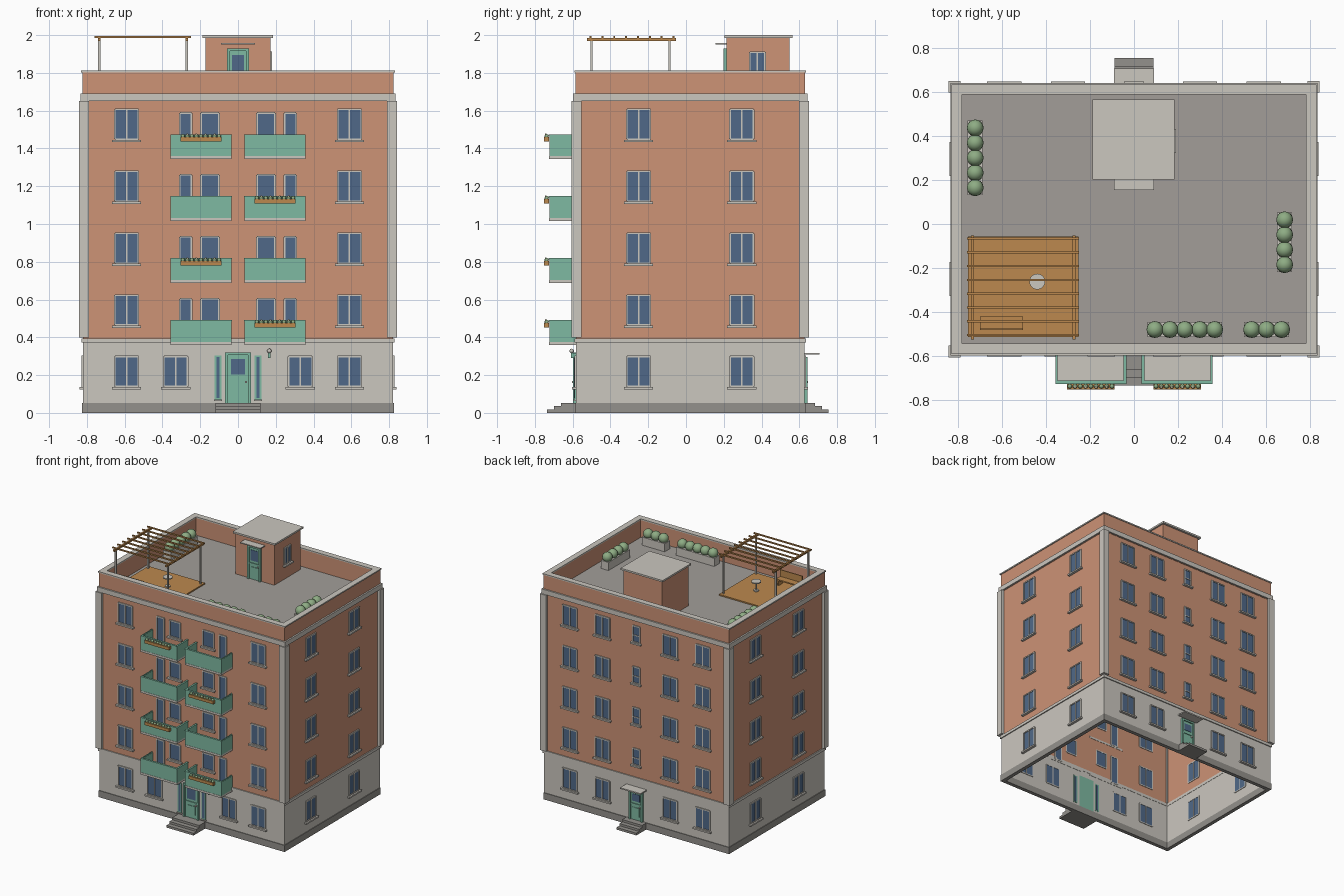
import bpy, bmesh
from math import pi
from mathutils import Matrix, Vector

if "Cube" in bpy.data.objects:
    bpy.data.objects.remove(bpy.data.objects["Cube"])


def material(name, r, g, b):
    lin = [((c / 255 + 0.055) / 1.055) ** 2.4 for c in (r, g, b)] + [1]
    m = bpy.data.materials.new(name)
    m.use_nodes = True
    m.diffuse_color = lin
    m.node_tree.nodes["Principled BSDF"].inputs["Base Color"].default_value = lin
    return m


terracotta = material("terracotta", 205, 147, 118)
stone = material("pale stone", 203, 199, 191)
roofing = material("roof grey", 162, 158, 153)
step_grey = material("step grey", 148, 145, 140)
teal = material("teal paint", 127, 186, 162)
glass = material("window glass", 80, 105, 137)
wood = material("wood", 188, 137, 78)
leaf = material("leaf green", 142, 172, 132)
cream = material("cream flowers", 226, 214, 186)

CY, HX, HY = 0.022, 0.82, 0.605      # building centre and half sizes
FLOOR, ROOF = 0.328, 1.66
I = Matrix.Identity(4)
parts = {}


def part(name, mat):
    """Mesh under construction for one named part."""
    if name not in parts:
        parts[name] = (bmesh.new(), mat)
    return parts[name][0]


def box(name, mat, x0, x1, y0, y1, z0, z1, frame=I):
    centre = Vector((x0 + x1, y0 + y1, z0 + z1)) / 2
    size = Matrix.Diagonal((abs(x1 - x0), abs(y1 - y0), abs(z1 - z0), 1))
    bmesh.ops.create_cube(part(name, mat), size=1,
                          matrix=frame @ Matrix.Translation(centre) @ size)


def ball(name, mat, x, y, z, r, seg=16):
    bm = part(name, mat)
    new = bmesh.ops.create_uvsphere(bm, u_segments=seg, v_segments=seg // 2 + 2, radius=r,
                                    matrix=Matrix.Translation((x, y, z)))
    for f in {f for v in new["verts"] for f in v.link_faces}:
        f.smooth = True


def disc(name, mat, x, y, z0, z1, r):
    bmesh.ops.create_cone(part(name, mat), cap_ends=True, segments=20, radius1=r, radius2=r,
                          depth=z1 - z0, matrix=Matrix.Translation((x, y, (z0 + z1) / 2)))


def ring(name, mat, hx, hy, t, z0, z1):
    """Rectangular wall loop, open above and below."""
    for s in (-1, 1):
        box(name, mat, -hx, hx, CY + s * hy, CY + s * (hy - t), z0, z1)
        box(name, mat, s * hx, s * (hx - t), CY - hy + t, CY + hy - t, z0, z1)


def facade(angle, dist, cx=0.0, cy=CY):
    """Frame whose -y axis points out of a wall; y = 0 is the wall face."""
    return (Matrix.Translation((cx, cy, 0)) @ Matrix.Rotation(angle, 4, "Z")
            @ Matrix.Translation((0, -dist, 0)))


def window(fr, u, z0, w, h, mullion=True, sill=True, transom=False):
    a, b, z1, t = u - w / 2, u + w / 2, z0 + h, 0.009
    box("window_glass", glass, a, b, -0.003, 0.022, z0, z1, fr)
    bars = [(a - t / 2, a + t / 2, z0, z1), (b - t / 2, b + t / 2, z0, z1),
            (a, b, z1 - t / 2, z1 + t / 2), (a, b, z0 - t / 2, z0 + t / 2)]
    if mullion:
        bars.append((u - 0.004, u + 0.004, z0, z1))
    if transom:
        bars.append((a, b, z0 + h * 0.4, z0 + h * 0.4 + 0.007))
    for x0, x1, lo, hi in bars:
        box("window_frames", stone, x0, x1, -0.008, 0.024, lo, hi, fr)
    if sill:
        box("window_sills", stone, a - 0.015, b + 0.015, -0.02, 0.0, z0 - 0.015, z0 - 0.003, fr)


def door(fr, name, w, z0, z1):
    a = w / 2
    box(name, teal, -a, a, -0.006, 0.024, z0, z1, fr)
    for s in (-1, 1):
        box(name, teal, s * a, s * (a - 0.014), -0.016, 0, z0, z1, fr)
    box(name, teal, -a, a, -0.016, 0, z1 - 0.014, z1, fr)
    box(name, teal, -a * 0.75, a * 0.75, -0.012, 0, z0 + 0.12, z0 + 0.132, fr)
    box(name, teal, -a * 0.5, a * 0.5, -0.01, 0, z0 + 0.03, z0 + 0.1, fr)
    box("door_glass", glass, -a * 0.55, a * 0.55, -0.009, 0, z0 + 0.15, z1 - 0.035, fr)
    box("door_handles", stone, a * 0.55, a * 0.7, -0.02, 0, z0 + 0.105, z0 + 0.115, fr)


front, right = facade(0, HY), facade(pi / 2, HX)
back, left = facade(pi, HY), facade(-pi / 2, HX)

# Shell of the building, from the plinth to the coping
ring("plinth", step_grey, HX + 0.005, HY + 0.005, 0.03, 0, 0.053)
ring("ground_floor_walls", stone, HX, HY, 0.02, 0.053, 0.372)
ring("ledge", stone, HX + 0.008, HY + 0.008, 0.03, 0.372, 0.395)
ring("upper_walls", terracotta, HX, HY, 0.02, 0.395, 1.655)
ring("cornice", stone, HX + 0.015, HY + 0.015, 0.04, 1.652, 1.69)
ring("parapet", terracotta, HX + 0.003, HY + 0.003, 0.035, 1.65, 1.802)
ring("coping", stone, HX + 0.01, HY + 0.008, 0.047, 1.802, 1.812)
box("roof_deck", roofing, -HX + 0.02, HX - 0.02, CY - HY + 0.02, CY + HY - 0.02, ROOF - 0.02, ROOF)
for sx in (-1, 1):
    for sy in (-1, 1):
        box("corner_pilasters", stone, sx * 0.79, sx * 0.843,
            CY + sy * 0.575, CY + sy * 0.628, 0.398, 1.652)

# Regular windows on all four sides, ground floor first
for level in range(5):
    z = 0.14 if level == 0 else 0.465 + FLOOR * (level - 1)
    for s in (-1, 1):
        for side in (front, back):
            window(side, s * 0.59, z, 0.125, 0.158)
        window(back, s * 0.3, z, 0.125, 0.158)
        for side in (left, right):
            window(side, s * 0.273, z, 0.125, 0.158)
        if level == 0:
            window(front, s * 0.33, z, 0.125, 0.158)
    if level:
        window(back, 0, z + 0.03, 0.06, 0.128, mullion=False, transom=True)

# Balconies with their doors, windows and flower boxes
for level in range(4):
    zb = 0.36 + FLOOR * level
    zt = zb + 0.125
    for s in (-1, 1):
        window(front, s * 0.148, zb + 0.118, 0.095, 0.126, mullion=False)
        window(front, s * 0.277, zb + 0.018, 0.062, 0.226, mullion=False, sill=False)
        x0, x1, y0, y1 = s * 0.035, s * 0.358, -0.725, CY - HY
        box("balcony_slabs", stone, x0, x1, y0, y1 + 0.022, zb, zb + 0.016)
        box("balcony_panels", teal, x0, x1, y0 + 0.002, y0 + 0.012, zb + 0.016, zt)
        for x, inner in ((x0, x0 + s * 0.01), (x1, x1 - s * 0.01)):
            box("balcony_panels", teal, x, inner, y0 + 0.012, y1, zb + 0.016, zt)
            box("balcony_rails", teal, x - s * 0.002, inner + s * 0.002, y0, y1, zt, zt + 0.006)
        box("balcony_rails", teal, x0, x1, y0 - 0.002, y0 + 0.014, zt, zt + 0.006)
        if (s > 0) == (level % 2 == 0):
            box("flower_boxes", wood, s * 0.088, s * 0.305, -0.752, -0.725, zt - 0.032, zt - 0.008)
            for k in range(9):
                x = s * (0.1 + 0.024 * k)
                ball("balcony_plants", leaf, x, -0.738, zt - 0.004, 0.011, 8)
                if k % 2:
                    ball("balcony_flowers", cream, x, -0.742, zt + 0.005, 0.006, 6)

# Front entrance: door, side lights, lamp
door(front, "front_door", 0.135, 0.053, 0.32)
for s in (-1, 1):
    box("side_light_frames", teal, s * 0.088, s * 0.124, -0.006, 0.022, 0.07, 0.305, front)
    box("side_light_glass", glass, s * 0.097, s * 0.115, -0.009, 0.024, 0.08, 0.295, front)
    box("side_light_sills", stone, s * 0.084, s * 0.128, -0.014, 0, 0.062, 0.07, front)
box("entrance_lamp_bracket", teal, 0.16, 0.172, -0.025, 0, 0.29, 0.318, front)
ball("entrance_lamp", stone, 0.166, CY - HY - 0.022, 0.328, 0.012, 12)

# Back entrance: door and canopy
door(back, "back_door", 0.12, 0.053, 0.295)
box("back_canopy", stone, -0.09, 0.09, -0.08, 0, 0.308, 0.318, back)

# Steps at both entrances
for name, fr, half, reach in (("front_steps", front, 0.12, 0.152), ("back_steps", back, 0.088, 0.128)):
    for k in range(3):
        box(name, step_grey, -half, half, -reach + 0.036 * k, 0, 0.0177 * k, 0.0177 * (k + 1), fr)

# Stair house on the roof
box("stair_house", terracotta, -0.172, 0.172, 0.215, 0.548, ROOF, 1.986)
box("stair_house_roof", stone, -0.188, 0.185, 0.203, 0.565, 1.986, 2.0)
house_front, house_right = facade(0, 0, 0, 0.215), facade(pi / 2, 0.172, 0, 0.378)
door(house_front, "roof_door", 0.115, ROOF, 1.93)
box("roof_door_canopy", stone, -0.09, 0.09, -0.06, 0, 1.95, 1.958, house_front)
window(house_right, 0, 1.78, 0.08, 0.13)

# Pergola with timber floor, posts, beams and slats
box("pergola_floor", wood, -0.755, -0.252, -0.514, -0.057, ROOF, ROOF + 0.01)
for x in (-0.735, -0.272):
    for y in (-0.5, -0.087):
        box("pergola_posts", stone, x - 0.006, x + 0.006, y - 0.006, y + 0.006, ROOF, 1.972)
    box("pergola_beams", wood, x - 0.007, x + 0.007, -0.525, -0.052, 1.97, 1.985)
for k in range(8):
    y = -0.505 + 0.0627 * k
    box("pergola_slats", wood, -0.76, -0.25, y - 0.005, y + 0.005, 1.985, 1.995)

# Bench and round table under the pergola
box("bench_seat", wood, -0.7, -0.505, -0.475, -0.42, 1.712, 1.722)
box("bench_back", wood, -0.7, -0.505, -0.482, -0.474, 1.722, 1.775)
for x in (-0.69, -0.525):
    box("bench_legs", wood, x, x + 0.01, -0.475, -0.425, ROOF, 1.712)
disc("table_foot", stone, -0.44, -0.262, ROOF + 0.01, 1.678, 0.02)
disc("table_stem", stone, -0.44, -0.262, 1.678, 1.74, 0.006)
disc("table_top", stone, -0.44, -0.262, 1.74, 1.748, 0.036)

# Roof hedges: start, direction and number of bushes
for x, y, dx, dy, n in ((-0.722, 0.165, 0, 1, 5), (0.685, -0.185, 0, 1, 4),
                        (0.095, -0.48, 1, 0, 5), (0.535, -0.48, 1, 0, 3)):
    step = 0.068
    x1, y1 = x + dx * step * (n - 1), y + dy * step * (n - 1)
    box("hedge_planters", stone, x - 0.034, x1 + 0.034, y - 0.034, y1 + 0.034, ROOF, 1.725)
    for k in range(n):
        ball("hedge_bushes", leaf, x + dx * step * k, y + dy * step * k, 1.748, 0.038)

# Turn every part into an object
for name, (bm, mat) in parts.items():
    bmesh.ops.recalc_face_normals(bm, faces=bm.faces)
    mesh = bpy.data.meshes.new(name)
    bm.to_mesh(mesh)
    bm.free()
    mesh.materials.append(mat)
    bpy.context.scene.collection.objects.link(bpy.data.objects.new(name, mesh))
